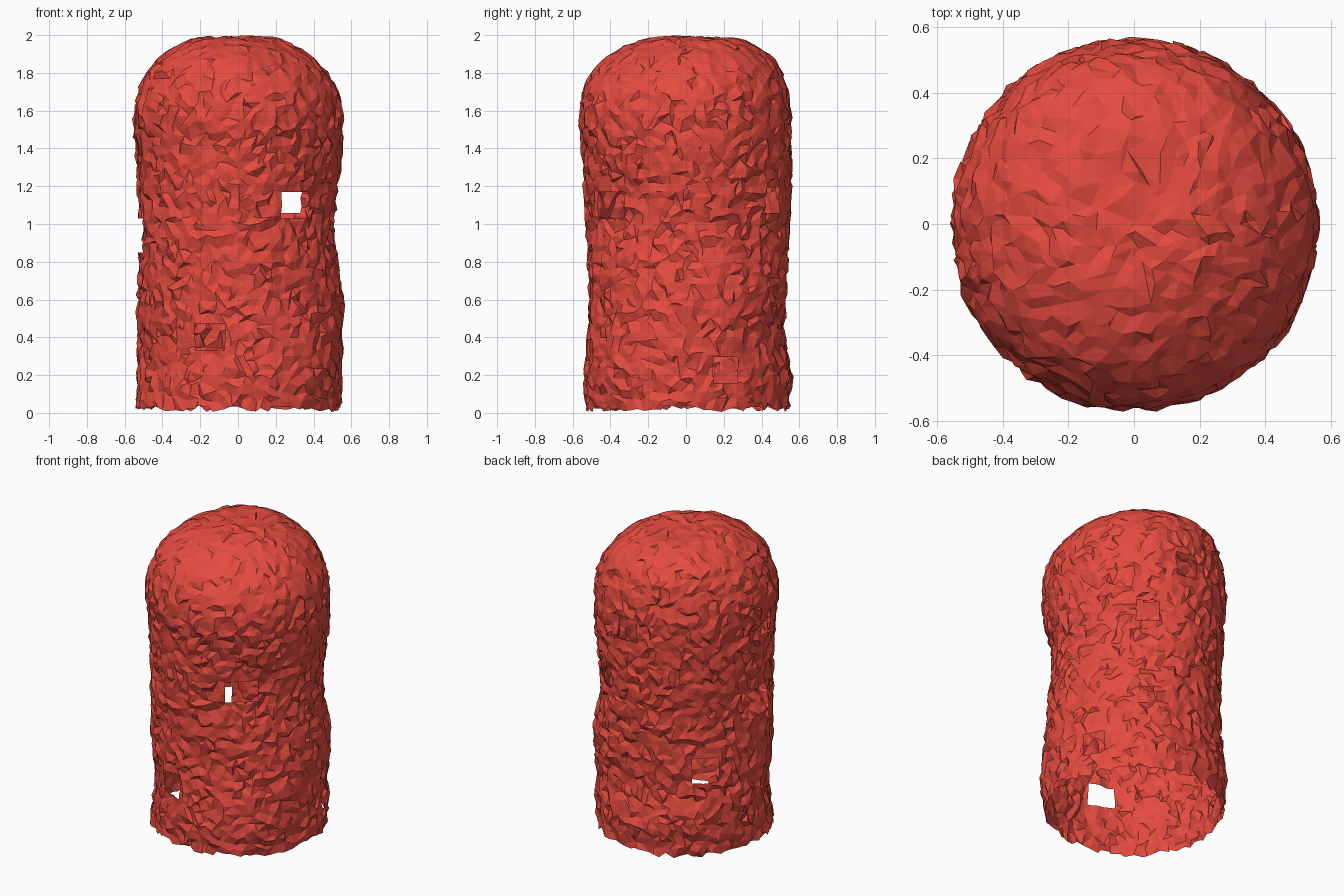
import bpy, bmesh, math, random
from mathutils import Vector
from mathutils.geometry import delaunay_2d_cdt

if "Cube" in bpy.data.objects:
    bpy.data.objects.remove(bpy.data.objects["Cube"])

random.seed(4)
STEP = 0.041      # average facet size
FINE = 0.003      # sampling of the profile

# Profile from crown to rim: z, then radius to the right, back, left, front
PROFILE = [
    (1.99, .004, .004, .004, .004), (1.988, .17, .22, .20, .15), (1.975, .24, .29, .25, .23),
    (1.94, .31, .36, .33, .34), (1.88, .40, .45, .42, .44), (1.80, .475, .505, .485, .51),
    (1.70, .535, .535, .53, .55), (1.57, .555, .56, .56, .57), (1.40, .55, .56, .54, .55),
    (1.20, .53, .555, .53, .54), (0.95, .515, .545, .525, .53), (0.75, .53, .535, .53, .515),
    (0.57, .55, .53, .535, .51), (0.45, .545, .515, .535, .515), (0.20, .54, .56, .535, .535),
    (0.025, .54, .545, .535, .525),
]

# Soft lumps and dents: angle from +x in degrees, z, amount
LUMPS = [
    (-42, 1.08, -.035), (-145, .30, -.035), (-40, .25, .028), (35, .94, -.014), (35, .60, .022),
    (140, .27, .018), (140, .90, -.012), (125, 1.93, .035), (-55, 1.93, -.035),
]

# Openings: angle from +x in degrees, z, width, height
OPENINGS = [
    (-52.5, 1.10, .20, .14), (59, 1.125, .14, .135), (182, .94, .28, .18), (85, 1.485, .14, .15),
    (138, .58, .165, .16), (-107, .40, .17, .14), (23, .225, .14, .14), (190, 1.42, .12, .10),
]


def sample_profile():
    """Even samples (z, radii, log of the flattened radius) along the profile."""
    out, log_r = [], math.log(.004)
    for p, q in zip(PROFILE, PROFILE[1:]):
        rp, rq = sum(p[1:]) / 4, sum(q[1:]) / 4
        length = math.hypot(rq - rp, q[0] - p[0])
        n = max(1, round(length / FINE))
        ds = length / n
        for i in range(n):
            row = [a + (b - a) * i / n for a, b in zip(p, q)]
            out.append((row[0], row[1:], log_r))
            log_r += ds / max(sum(row[1:]) / 4 + ds / 2 * (rq > rp), .004)
    out.append((PROFILE[-1][0], list(PROFILE[-1][1:]), log_r))
    return out


def radius(radii, ang, z):
    a = (ang / (math.pi / 2)) % 4
    i, f = int(a) % 4, a - int(a)
    f = f * f * (3 - 2 * f)
    r = radii[i] * (1 - f) + radii[(i + 1) % 4] * f
    lump = 0
    for deg, lz, amount in LUMPS:
        da = (math.degrees(ang) - deg + 180) % 360 - 180
        lump += amount * math.exp(-(da / 32) ** 2 - ((z - lz) / .19) ** 2)
    return r + lump * min(1, r / .4)


# Scatter points in jittered rings, both in 3D and flattened to a disc
samples = sample_profile()
last = len(samples) - 1
rings = round(last * FINE / STEP)
flat, solid = [], []
for k in range(rings + 1):
    base = (k + .4) / (rings + .4) * last
    r_mean = sum(samples[min(last, int(base))][1]) / 4
    n = max(3, round(2 * math.pi * r_mean / STEP))
    for j in range(n):
        ang = 2 * math.pi * (j + k % 2 / 2 + random.uniform(-.42, .42)) / n
        rim = k == rings
        idx = last if rim else int(base + random.uniform(-.42, .42) * STEP / FINE)
        z, radii, log_r = samples[min(max(idx, 1), last if rim else last - 3)]
        rho = math.exp(log_r)
        flat.append(Vector((rho * math.cos(ang), rho * math.sin(ang))))
        bump = random.uniform(-.015, .012)
        r = radius(radii, ang, z)
        slope = min(1, r / .5)
        z += random.uniform(-.02, .018) if rim else bump * (1 - slope)
        r += bump * slope
        solid.append(Vector((r * math.cos(ang), r * math.sin(ang), z)))

# Faceted shell, open underneath
_, _, tris, origin, _, _ = delaunay_2d_cdt(flat, [], [], 0, 1e-7)
bm = bmesh.new()
verts = [bm.verts.new(solid[o[0]]) for o in origin]
for t in tris:
    bm.faces.new([verts[i] for i in t])

# Square-cut openings
for deg, z, w, h in OPENINGS:
    a = math.radians(deg)
    out, side, up = Vector((math.cos(a), math.sin(a), 0)), Vector((-math.sin(a), math.cos(a), 0)), Vector((0, 0, 1))
    centre = out * .53 + up * z
    for axis, half in ((side, w / 2), (-side, w / 2), (up, h / 2), (-up, h / 2)):
        near = [f for f in bm.faces if (f.calc_center_median() - centre).length < .24]
        geom = near + list({e for f in near for e in f.edges}) + list({v for f in near for v in f.verts})
        bmesh.ops.bisect_plane(bm, geom=geom, dist=1e-5, plane_co=centre + axis * half, plane_no=axis)
    gone = []
    for f in bm.faces:
        d = f.calc_center_median() - centre
        if abs(d.dot(side)) < w / 2 and abs(d.z) < h / 2 and abs(d.dot(out)) < .2:
            gone.append(f)
    bmesh.ops.delete(bm, geom=gone, context='FACES')

bmesh.ops.triangulate(bm, faces=bm.faces[:])
bmesh.ops.recalc_face_normals(bm, faces=bm.faces[:])
mesh = bpy.data.meshes.new("rock_shell")
bm.to_mesh(mesh)
bm.free()
shell = bpy.data.objects.new("rock_shell", mesh)
bpy.context.collection.objects.link(shell)

# Red rock colour
mat = bpy.data.materials.new("red_rock")
mat.diffuse_color = (.78, .07, .05, 1)
mat.use_nodes = True
mat.node_tree.nodes["Principled BSDF"].inputs["Base Color"].default_value = mat.diffuse_color
mesh.materials.append(mat)
